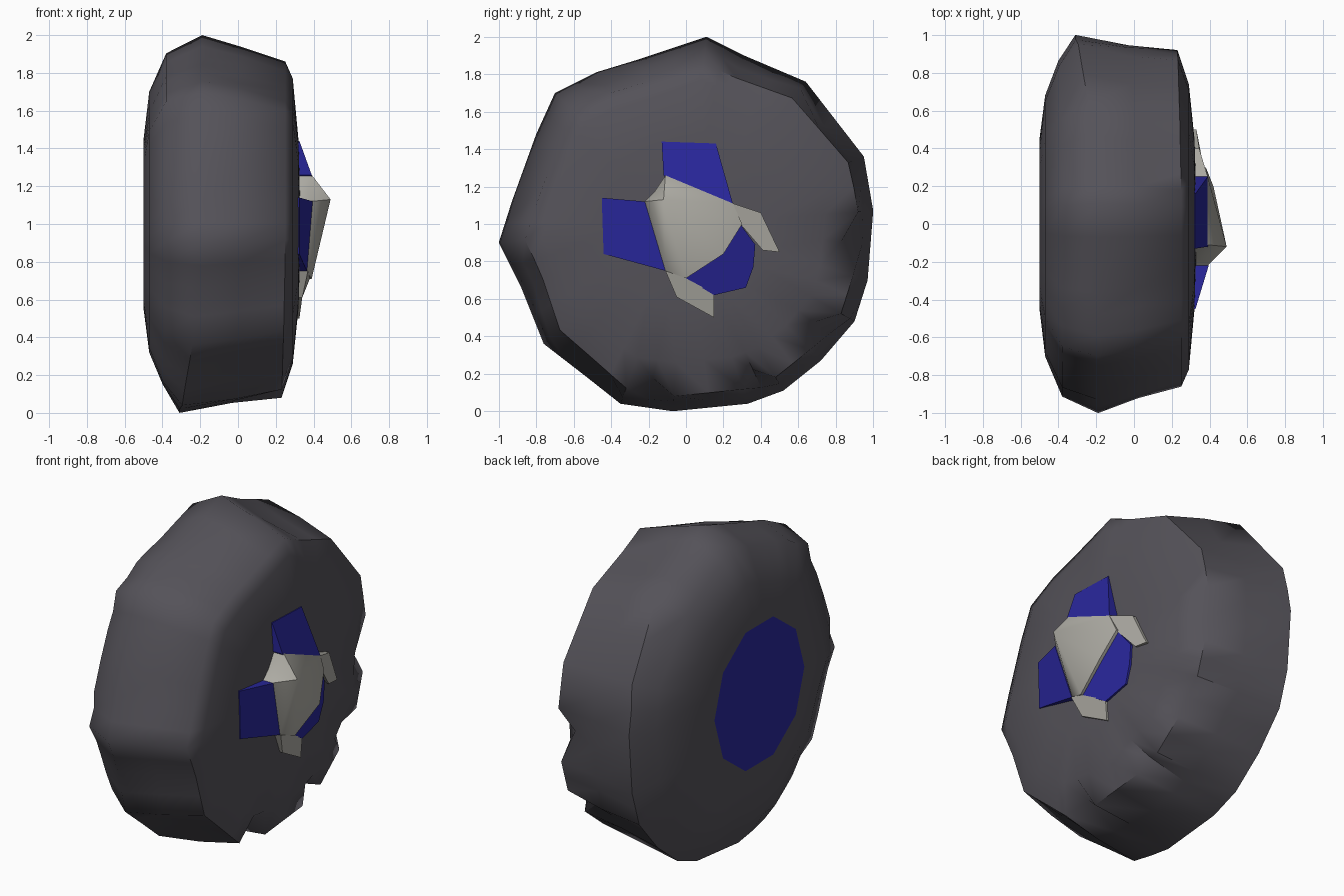
import bpy, bmesh, math, random

if "Cube" in bpy.data.objects:
    bpy.data.objects.remove(bpy.data.objects["Cube"])
random.seed(4)


def material(name, rgb):
    m = bpy.data.materials.new(name)
    m.diffuse_color = (*rgb, 1)
    m.use_nodes = True
    m.node_tree.nodes["Principled BSDF"].inputs["Base Color"].default_value = m.diffuse_color
    return m


RUBBER = material("dark_rubber", (0.09, 0.085, 0.1))
METAL = material("pale_metal", (0.42, 0.41, 0.37))
BLUE = material("blue_paint", (0.022, 0.02, 0.33))


def make(name, verts, faces, mat, angle=None):
    me = bpy.data.meshes.new(name)
    me.from_pydata(verts, [], faces)
    bm = bmesh.new()
    bm.from_mesh(me)
    if angle:
        bmesh.ops.recalc_face_normals(bm, faces=bm.faces)
    bm.to_mesh(me)
    bm.free()
    me.materials.append(mat)
    ob = bpy.data.objects.new(name, me)
    bpy.context.collection.objects.link(ob)
    if angle:
        bpy.ops.object.select_all(action='DESELECT')
        ob.select_set(True)
        bpy.context.view_layer.objects.active = ob
        bpy.ops.object.shade_smooth_by_angle(angle=math.radians(angle))
    return ob


# Uneven tyre outline seen along the axle (y, z)
outline = [(.11, 2), (.31, 1.9), (.64, 1.76), (.95, 1.36), (1, 1.07), (.97, .7),
           (.9, .48), (.72, .27), (.52, .11), (.33, .04), (-.07, 0), (-.35, .04),
           (-.54, .19), (-.76, .36), (-.88, .66), (-1, .9), (-.93, 1.12),
           (-.8, 1.48), (-.7, 1.7), (-.48, 1.81), (-.25, 1.88)]
rim = []
for i, (y, z) in enumerate(outline):
    y2, z2 = outline[(i + 1) % len(outline)]
    rim += [(y, z - 1), ((y + y2) / 2, (z + z2) / 2 - 1)]
N = len(rim)

# Tyre cross-sections (x, radius): one for upper/left half, one for lower/right
upper = [(-.5, .45), (-.47, .70), (-.38, .92), (-.19, 1), (.02, .94), (.25, .86), (.29, .77), (.32, .45)]
lower = [(-.5, .45), (-.47, .68), (-.40, .86), (-.31, 1), (-.03, .96), (.23, .92), (.29, .74), (.32, .45)]

verts, faces = [], []
for k, (a, b) in enumerate(zip(upper, lower)):
    for i, (y, z) in enumerate(rim):
        ang = math.atan2(z, y)
        w = min(1, max(0, .5 + .9 * math.cos(ang + math.pi / 4)))
        x = a[0] + (b[0] - a[0]) * w
        r = a[1] + (b[1] - a[1]) * w
        R = math.hypot(y, z)
        if k in (0, 7):
            R = 1
        if k == 5 and w > .8 and i % 4 == 1:      # worn notches
            r -= .08
            x -= .05
        if k in (2, 4):
            r += random.uniform(-.025, .012)
        verts.append((x, R * r * math.cos(ang), 1 + R * r * math.sin(ang)))
for k in range(len(upper) - 1):
    for i in range(N):
        j = (i + 1) % N
        faces.append((k * N + i, k * N + j, (k + 1) * N + j, (k + 1) * N + i))
base = (len(upper) - 1) * N
verts += [(-.5, 0, 1), (.335, 0, 1)]
for i in range(N):
    j = (i + 1) % N
    faces += [(len(verts) - 2, j, i), (len(verts) - 1, base + i, base + j)]
make("tyre", verts, faces, RUBBER, 50)

# Blue disc on the inner side
disc = [(-.503, .44 * math.cos(t * math.tau / 10), 1 + .45 * math.sin(t * math.tau / 10))
        for t in range(10)]
make("inner_disc", disc, [tuple(reversed(range(10)))], BLUE)

# Faceted hub: off-centre peak fanned to its edge
edge = [(.39, -.11, 1.26), (.39, .25, 1.11), (.38, .30, 1.0), (.42, .20, .84),
        (.39, 0, .71), (.36, -.11, .75), (.39, -.22, 1.12), (.37, -.17, 1.17)]
ring = list(reversed(edge))
n = len(ring)
hub = ring + [(.32, y, z) for _, y, z in ring] + [(.49, -.12, 1.13)]
hf = [(i, (i + 1) % n, 2 * n) for i in range(n)]
hf += [(i, i + n, (i + 1) % n + n, (i + 1) % n) for i in range(n)]
make("hub_cap", hub, hf, METAL, 45)


# Tilted plates round the hub, each closed down to the tyre face
def plate(name, pts, mat):
    n = len(pts)
    v = pts + [(.305, y, z) for _, y, z in pts]
    f = [tuple(range(n))] + [(i, (i + 1) % n, (i + 1) % n + n, i + n) for i in range(n)]
    f.append(tuple(reversed(range(n, 2 * n))))
    make(name, v, f, mat, 30)


plate("upper_plate", [(.325, -.13, 1.44), (.39, -.12, 1.26), (.4, -.08, 1.21),
                      (.39, .25, 1.11), (.325, .16, 1.43)], BLUE)
plate("side_plate", [(.325, -.45, 1.14), (.325, -.44, .84), (.365, -.11, .75),
                     (.395, -.22, 1.12)], BLUE)
plate("lower_plate", [(.365, .29, 1.0), (.40, .20, .84), (.375, 0, .71),
                      (.335, .15, .62), (.33, .32, .66), (.335, .36, .77),
                      (.335, .37, .89)], BLUE)
plate("side_tab", [(.39, .25, 1.11), (.37, .29, 1.0), (.335, .41, .86),
                   (.33, .50, .85), (.345, .40, 1.06)], METAL)
plate("lower_tab", [(.37, -.11, .75), (.34, -.05, .61), (.325, .15, .5),
                    (.335, .15, .63), (.38, 0, .71)], METAL)
